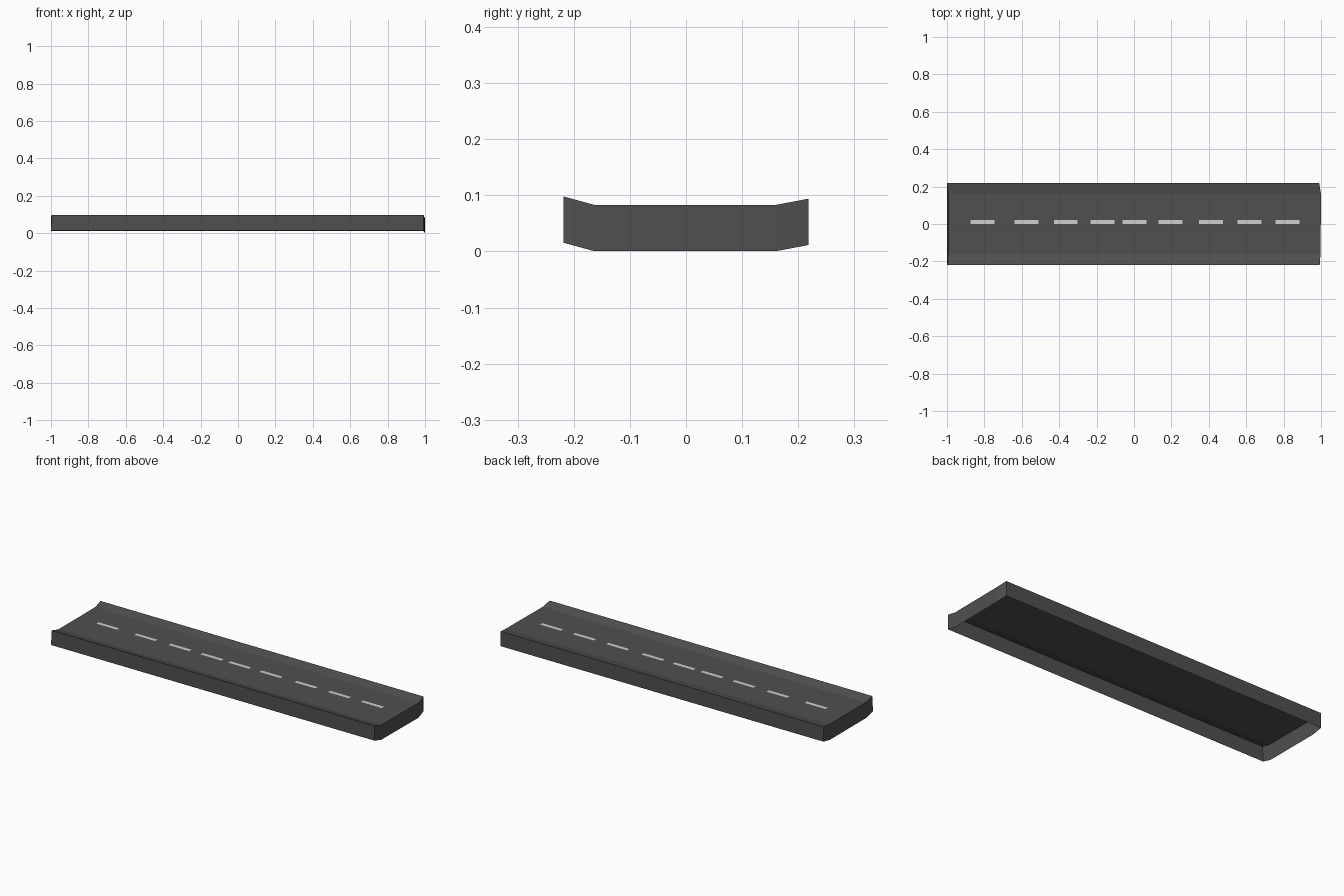
import bpy, bmesh

if "Cube" in bpy.data.objects:
    bpy.data.objects.remove(bpy.data.objects["Cube"])


def material(name, rgb):
    m = bpy.data.materials.new(name)
    m.diffuse_color = (*rgb, 1)
    m.use_nodes = True
    m.node_tree.nodes["Principled BSDF"].inputs["Base Color"].default_value = m.diffuse_color
    return m


def finish(bm, name, mat):
    me = bpy.data.meshes.new(name)
    bm.to_mesh(me)
    bm.free()
    me.materials.append(mat)
    ob = bpy.data.objects.new(name, me)
    bpy.context.collection.objects.link(ob)
    return ob


asphalt = material("asphalt_grey", (0.08, 0.08, 0.08))
paint = material("line_paint", (0.62, 0.62, 0.62))

# Road slab: raised-edge cross-section, open underneath
# each row: y, top z, left x, right x
DEPTH = 0.082
section = [(-0.218, 0.098, -0.995, 0.993), (-0.163, 0.083, -0.993, 0.997),
           (0.160, 0.083, -0.993, 1.0), (0.218, 0.094, -1.0, 0.99)]
bm = bmesh.new()
rows = []
for y, z, xl, xr in section:
    rows.append([bm.verts.new(p) for p in (
        (-1.0, y, z - DEPTH - 0.0005), (xl, y, z), (xr, y, z), (xr, y, z - DEPTH - 0.0005))])
for a, b in zip(rows, rows[1:]):
    for i in range(3):                       # left skirt, deck, right skirt
        bm.faces.new((a[i], a[i + 1], b[i + 1], b[i]))
bm.faces.new((rows[0][0], rows[0][3], rows[0][2], rows[0][1]))   # front skirt
bm.faces.new(rows[-1])                                           # back skirt
for v in bm.verts:
    v.co.z = max(v.co.z, 0)
bmesh.ops.recalc_face_normals(bm, faces=bm.faces)
deck = max(bm.faces, key=lambda f: f.calc_area())
if deck.normal.z < 0:
    bmesh.ops.reverse_faces(bm, faces=bm.faces)
finish(bm, "road_slab", asphalt)

# Centre line dashes: thin painted plates
bm = bmesh.new()
for x in (-0.81, -0.575, -0.365, -0.168, 0.003, 0.196, 0.412, 0.618, 0.821):
    f = [bm.verts.new((x + sx * 0.064, 0.011 + sy * 0.010, 0.0845))
         for sx, sy in ((-1, -1), (1, -1), (1, 1), (-1, 1))]
    bm.faces.new(f)
finish(bm, "centre_line_dashes", paint)
